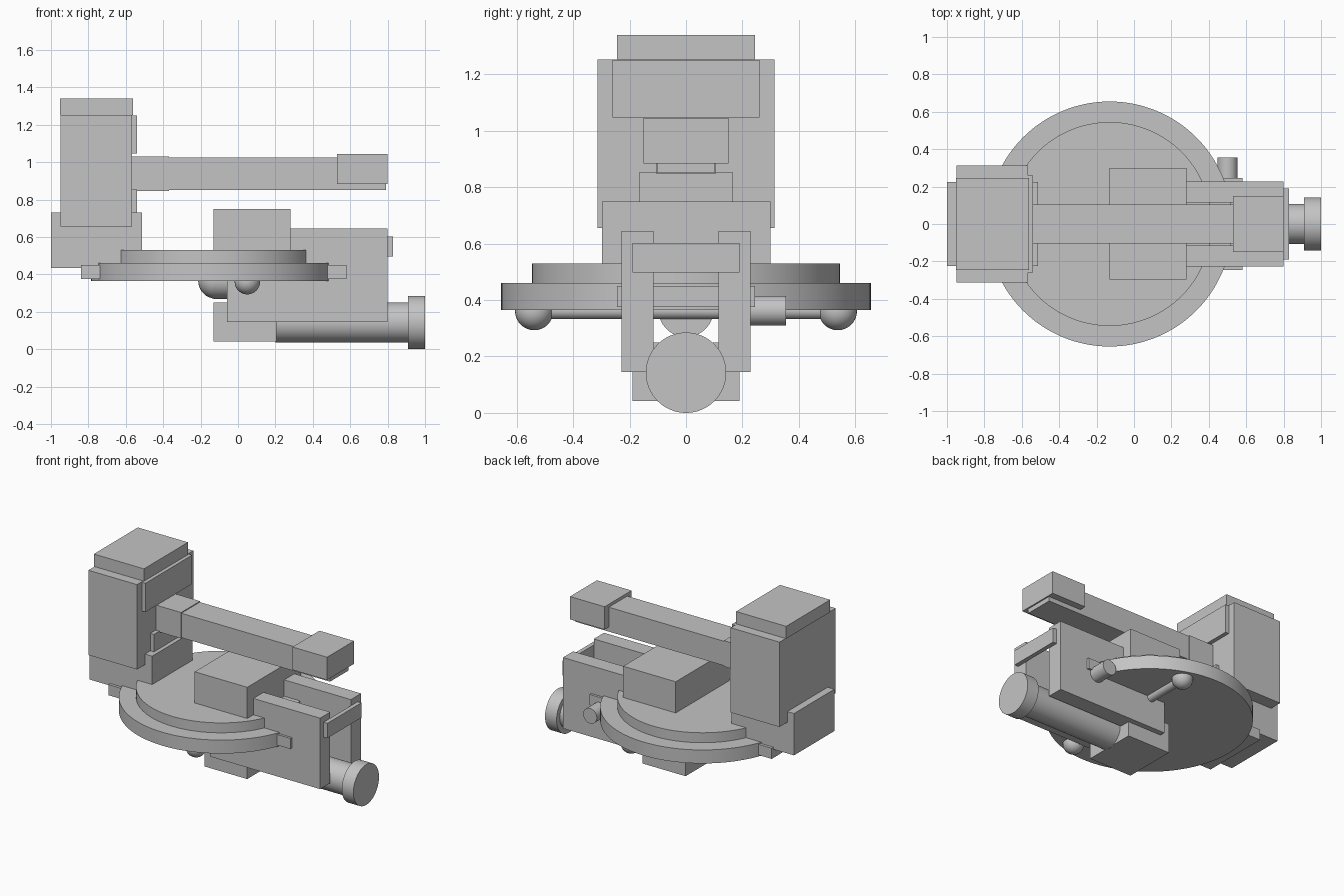
import bpy, math

if "Cube" in bpy.data.objects:
    bpy.data.objects.remove(bpy.data.objects["Cube"])

grey = bpy.data.materials.new("machine_grey")
grey.diffuse_color = (0.55, 0.55, 0.55, 1)
grey.use_nodes = True
grey.node_tree.nodes["Principled BSDF"].inputs["Base Color"].default_value = grey.diffuse_color


def finish(obj, name, smooth=False):
    obj.name = name
    obj.data.materials.append(grey)
    if smooth:
        bpy.ops.object.shade_smooth_by_angle(angle=math.radians(35))
    return obj


def box(name, x0, x1, y0, y1, z0, z1):
    bpy.ops.mesh.primitive_cube_add(size=1, location=((x0 + x1) / 2, (y0 + y1) / 2, (z0 + z1) / 2))
    o = bpy.context.object
    o.scale = (x1 - x0, y1 - y0, z1 - z0)
    bpy.ops.object.transform_apply(location=False, rotation=False, scale=True)
    return finish(o, name)


def cyl(name, axis, start, end, a, b, r, n=64):
    """Cylinder along an axis; a and b are the other two coordinates in xyz order."""
    mid = (start + end) / 2
    loc = {'x': (mid, a, b), 'y': (a, mid, b), 'z': (a, b, mid)}[axis]
    rot = {'x': (0, math.pi / 2, 0), 'y': (math.pi / 2, 0, 0), 'z': (0, 0, 0)}[axis]
    bpy.ops.mesh.primitive_cylinder_add(vertices=n, radius=r, depth=end - start, location=loc, rotation=rot)
    return finish(bpy.context.object, name, True)


def ball(name, loc, r):
    bpy.ops.mesh.primitive_uv_sphere_add(segments=32, ring_count=16, radius=r, location=loc)
    return finish(bpy.context.object, name, True)


# Round table with its cross bar and work block
cyl("lower_disc", 'z', 0.365, 0.46, -0.13, 0, 0.655, 128)
cyl("upper_disc", 'z', 0.46, 0.53, -0.13, 0, 0.545, 128)
box("table_cross_bar", -0.84, 0.58, -0.245, 0.245, 0.375, 0.45)
box("work_block", -0.13, 0.28, -0.297, 0.3, 0.53, 0.75)

# Column
box("column_base", -1.0, -0.512, -0.225, 0.225, 0.435, 0.73)
box("column", -0.948, -0.568, -0.313, 0.313, 0.655, 1.253)
box("column_cap", -0.953, -0.562, -0.245, 0.245, 1.253, 1.34)
box("upper_slide_plate", -0.58, -0.54, -0.26, 0.26, 1.047, 1.25)
box("lower_slide_plate", -0.58, -0.54, -0.165, 0.165, 0.72, 0.853)

# Horizontal arm and head
box("arm_collar", -0.568, -0.37, -0.105, 0.105, 0.847, 1.03)
box("arm", -0.38, 0.79, -0.103, 0.103, 0.852, 1.024)
box("arm_head", 0.53, 0.80, -0.15, 0.15, 0.884, 1.045)

# Yoke: two side plates joined by an end bar
for side, s in (("front", -1), ("back", 1)):
    ya, yb = sorted((s * 0.115, s * 0.228))
    box(side + "_yoke_plate", -0.06, 0.80, ya, yb, 0.145, 0.645)
box("yoke_end_bar", 0.80, 0.83, -0.19, 0.19, 0.497, 0.602)

# Drive motor
box("motor_gearbox", -0.13, 0.205, -0.19, 0.19, 0.042, 0.25)
cyl("motor_body", 'x', 0.20, 0.92, 0, 0.143, 0.107)
cyl("motor_flange", 'x', 0.91, 1.0, 0, 0.1425, 0.1425)

# Cross shaft with ball ends, hub and side stub
cyl("cross_shaft", 'y', -0.535, 0.535, 0.05, 0.362, 0.03, 32)
for side, s in (("front", -1), ("back", 1)):
    ball(side + "_shaft_ball", (0.05, s * 0.538, 0.361), 0.068)
ball("hub_ball", (-0.115, 0, 0.367), 0.098)
cyl("hub_spindle", 'x', -0.13, 0.05, 0, 0.367, 0.098)
cyl("side_stub", 'y', 0.115, 0.355, 0.5, 0.362, 0.053, 48)
